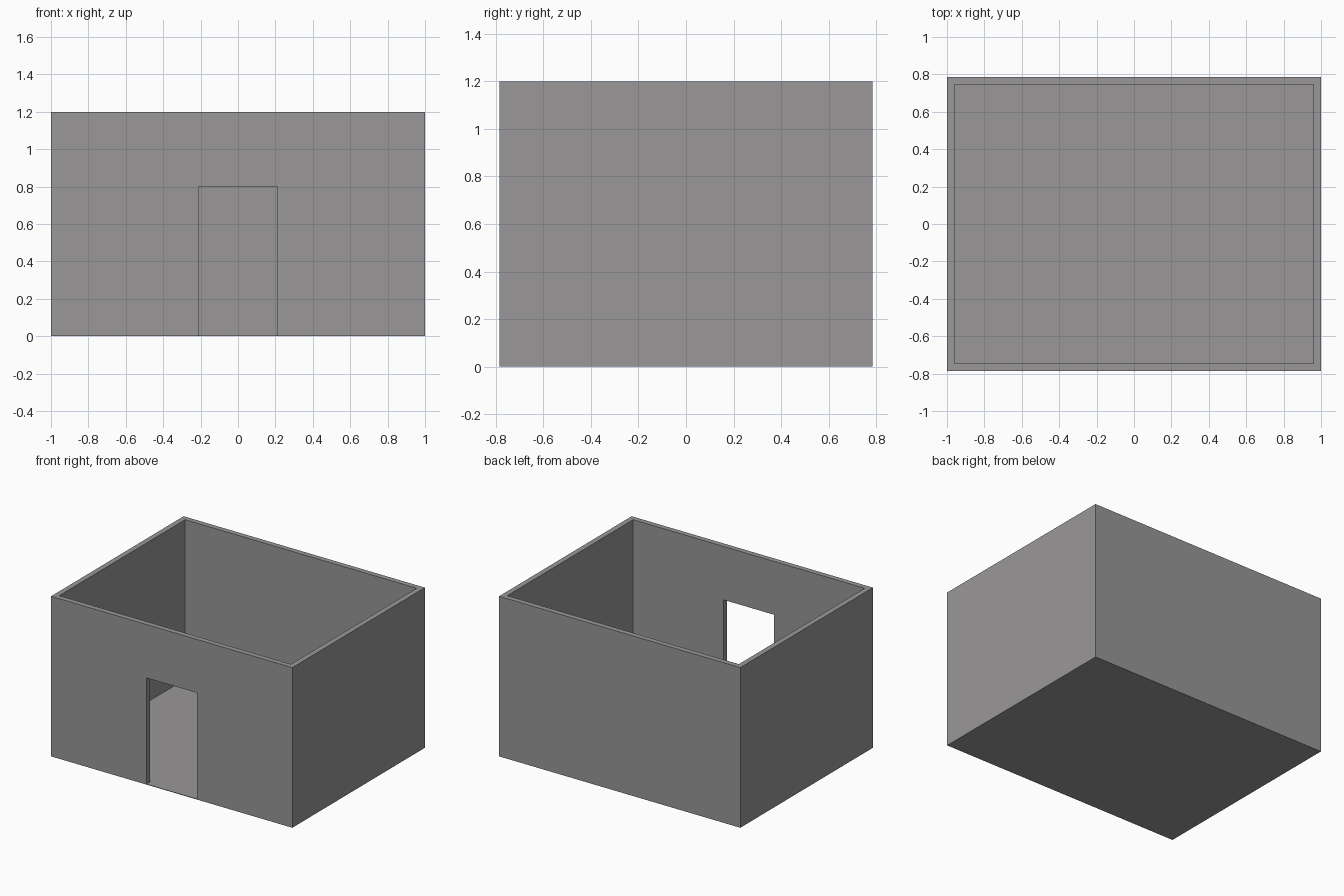
import bpy
import bmesh

if "Cube" in bpy.data.objects:
    bpy.data.objects.remove(bpy.data.objects["Cube"])

HALF_X, HALF_Y, HEIGHT = 1.0, 0.785, 1.2
WALL = 0.04
FLOOR = 0.004
DOOR_HALF, DOOR_TOP = 0.21, 0.8

grey = bpy.data.materials.new("warm_grey")
grey.diffuse_color = (0.32, 0.31, 0.31, 1.0)
grey.use_nodes = True
grey.node_tree.nodes["Principled BSDF"].inputs["Base Color"].default_value = grey.diffuse_color


def finish(name, bm):
    bmesh.ops.recalc_face_normals(bm, faces=bm.faces)
    mesh = bpy.data.meshes.new(name)
    bm.to_mesh(mesh)
    bm.free()
    mesh.materials.append(grey)
    obj = bpy.data.objects.new(name, mesh)
    bpy.context.collection.objects.link(obj)
    return obj


def prism(name, outline, axis, start, depth):
    """Extrude a 2D outline along y (outline in x,z) or z (outline in x,y)."""
    bm = bmesh.new()
    place = (lambda a, b: (a, start, b)) if axis == "y" else (lambda a, b: (a, b, start))
    face = bm.faces.new([bm.verts.new(place(a, b)) for a, b in outline])
    ext = bmesh.ops.extrude_face_region(bm, geom=[face])
    moved = [g for g in ext["geom"] if isinstance(g, bmesh.types.BMVert)]
    bmesh.ops.translate(bm, verts=moved, vec=(0, depth, 0) if axis == "y" else (0, 0, depth))
    return finish(name, bm)


# Thin floor under the whole room
X, Y = HALF_X, HALF_Y
prism("floor", [(-X, -Y), (X, -Y), (X, Y), (-X, Y)], "z", 0, FLOOR)

# Side and back walls: one U-shaped plan, closed by the front wall
ix, iy = X - WALL, Y - WALL
prism("side_and_back_walls",
      [(-X, -iy), (-X, Y), (X, Y), (X, -iy), (ix, -iy), (ix, iy), (-ix, iy), (-ix, -iy)],
      "z", FLOOR, HEIGHT - FLOOR)

# Front wall with the doorway left open
d = DOOR_HALF
prism("front_wall",
      [(-X, FLOOR), (-d, FLOOR), (-d, DOOR_TOP), (d, DOOR_TOP), (d, FLOOR),
       (X, FLOOR), (X, HEIGHT), (-X, HEIGHT)],
      "y", -Y, WALL)
